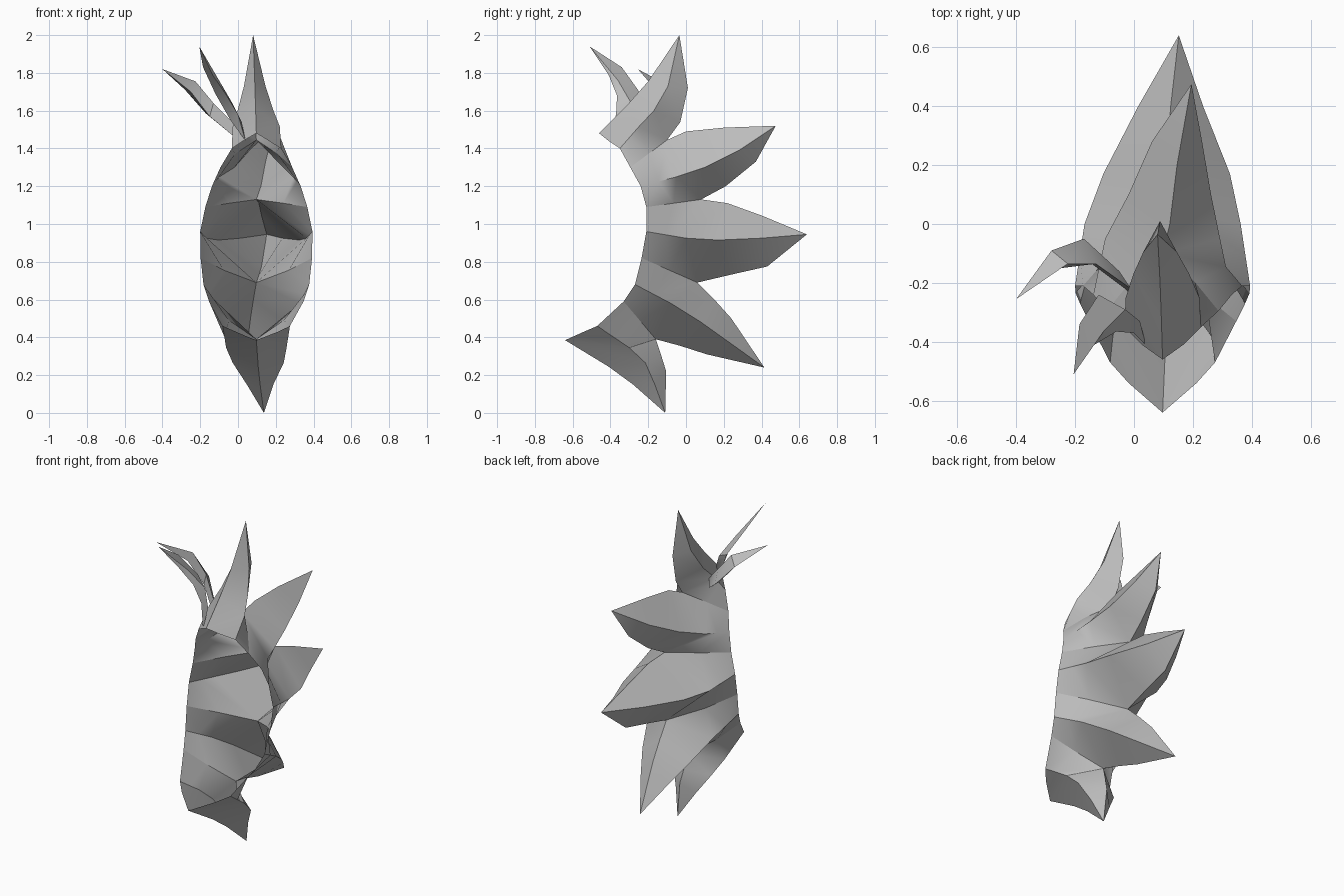
import bpy
import bmesh
from mathutils import Vector

cube = bpy.data.objects.get("Cube")
if cube:
    bpy.data.objects.remove(cube, do_unlink=True)

MIDDLE = 0.097  # x of the crest's own centre line

grey = bpy.data.materials.new("plain_grey")
grey.use_nodes = True
colour = (0.5, 0.5, 0.5, 1.0)
grey.diffuse_color = colour
grey.node_tree.nodes["Principled BSDF"].inputs["Base Color"].default_value = colour


def add_strip(bm, line_a, line_b):
    """Fill the band between two lines of equal length."""
    for i in range(len(line_a) - 1):
        corners = []
        for p in (line_a[i], line_a[i + 1], line_b[i + 1], line_b[i]):
            if all((p - q).length > 1e-5 for q in corners):
                corners.append(p)
        if len(corners) > 2:
            bm.faces.new([bm.verts.new(p) for p in corners])


def finish(bm, name):
    bmesh.ops.remove_doubles(bm, verts=bm.verts, dist=0.0005)
    mesh = bpy.data.meshes.new(name)
    bm.to_mesh(mesh)
    bm.free()
    mesh.materials.append(grey)
    obj = bpy.data.objects.new(name, mesh)
    bpy.context.collection.objects.link(obj)
    bpy.ops.object.select_all(action="DESELECT")
    obj.select_set(True)
    bpy.context.view_layer.objects.active = obj
    bpy.ops.object.shade_smooth_by_angle(angle=0.6)


# Rim points where neighbouring spikes meet: y, z, half width
seam_rim = [(-0.41, 1.44, 0.07), (-0.295, 1.3, 0.19), (-0.21, 1.09, 0.27),
            (-0.235, 0.82, 0.295), (-0.33, 0.59, 0.25), (-0.54, 0.43, 0.115)]
# The same seams on the centre line: y, z
seam_mid = [(-0.46, 1.48), (-0.1, 1.445), (0.08, 1.13),
            (0.06, 0.69), (-0.16, 0.39), (-0.64, 0.385)]
# How far each seam bows outward
seam_bulge = [0, 0.08, 0.03, 0.08, 0.08, 0]

# Spikes from top to bottom: tip (x, y, z), upper and lower ridge (y, z),
# side edge from rim to tip (y, z, half width)
spikes = [
    dict(name="top_spike", tip=(0.08, -0.035, 2.0),
         upper=[(-0.32, 1.62), (-0.2, 1.755)], lower=[(-0.03, 1.54), (0.01, 1.72)],
         side=[(-0.35, 1.4, 0.13), (-0.25, 1.515, 0.125), (-0.17, 1.6, 0.095), (-0.095, 1.73, 0.057)]),
    dict(name="upper_spike", tip=(0.195, 0.475, 1.52),
         upper=[(0, 1.49), (0.2, 1.51)], lower=[(0.21, 1.2), (0.37, 1.33)],
         side=[(-0.24, 1.2, 0.235), (-0.05, 1.25, 0.195), (0.1, 1.3, 0.14), (0.28, 1.39, 0.085)]),
    dict(name="middle_spike", tip=(0.152, 0.64, 0.945),
         upper=[(0.22, 1.11), (0.4, 1.045)], lower=[(0.23, 0.73), (0.43, 0.775)],
         side=[(-0.21, 0.96, 0.297), (0, 0.925, 0.265), (0.17, 0.915, 0.215), (0.4, 0.925, 0.11)]),
    dict(name="lower_spike", tip=(0.035, 0.415, 0.24),
         upper=[(0.15, 0.6), (0.24, 0.5)], lower=[(-0.03, 0.355), (0.11, 0.31)],
         side=[(-0.27, 0.68, 0.28), (-0.08, 0.58, 0.23), (0.08, 0.48, 0.17), (0.22, 0.38, 0.1)]),
    dict(name="bottom_spike", tip=(0.137, -0.11, 0),
         upper=[(-0.13, 0.3), (-0.105, 0.22)], lower=[(-0.41, 0.245), (-0.28, 0.15)],
         side=[(-0.47, 0.46, 0.178), (-0.3, 0.345, 0.16), (-0.215, 0.265, 0.135), (-0.165, 0.15, 0.07)]),
]


def build_spike(i, data):
    """Hollow four-sided spike, open toward the front."""
    bm = bmesh.new()
    tip = Vector(data["tip"])

    def place(points, sign, bulge):
        line = []
        for k, p in enumerate(points):
            half = p[2] if len(p) > 2 else 0
            lean = (tip.x - MIDDLE) * max(0, k - 1) / 4
            line.append(Vector((MIDDLE + lean + sign * half, p[0], p[1])))
        # Round the base a little between the rim and the next point
        middle = (line[0] + line[1]) / 2
        middle.x += sign * bulge * abs(line[0].x - line[1].x)
        line.insert(1, middle)
        return line + [tip]

    def seam(j, ridge, sign):
        return place([seam_rim[j], seam_mid[j]] + ridge, sign, seam_bulge[j])

    for sign in (-1, 1):
        top = seam(i, data["upper"], sign)
        side = place(data["side"], sign, 0)
        low = seam(i + 1, data["lower"], sign)
        for a, b in ((side, top), (low, side)):
            # Mirrored halves swap order so every face points outward
            add_strip(bm, *((a, b) if sign > 0 else (b, a)))
    finish(bm, data["name"])


for index, spike in enumerate(spikes):
    build_spike(index, spike)


def build_strand(name, root, tip, edges):
    """Curved three-sided strand tapering at both ends."""
    bm = bmesh.new()
    lines = [[Vector(p) for p in [root] + edge + [tip]] for edge in edges]
    for k in range(3):
        add_strip(bm, lines[k], lines[(k + 1) % 3])
    bmesh.ops.remove_doubles(bm, verts=bm.verts, dist=0.0005)
    bmesh.ops.recalc_face_normals(bm, faces=bm.faces)
    finish(bm, name)


# Two loose strands curling off the top
build_strand("rear_strand", (0.03, -0.28, 1.44), (-0.4, -0.255, 1.82), [
    [(-0.05, -0.16, 1.49), (-0.17, -0.05, 1.585), (-0.28, -0.09, 1.71)],
    [(-0.01, -0.22, 1.52), (-0.13, -0.135, 1.64), (-0.225, -0.135, 1.755)],
    [(-0.03, -0.22, 1.47), (-0.15, -0.13, 1.57), (-0.25, -0.15, 1.7)]])
build_strand("front_strand", (0.04, -0.41, 1.44), (-0.205, -0.51, 1.94), [
    [(-0.04, -0.3, 1.55), (-0.12, -0.24, 1.69), (-0.185, -0.34, 1.83)],
    [(0, -0.37, 1.58), (-0.06, -0.365, 1.68), (-0.135, -0.41, 1.79)],
    [(0.02, -0.33, 1.54), (-0.03, -0.29, 1.64), (-0.1, -0.36, 1.76)]])
